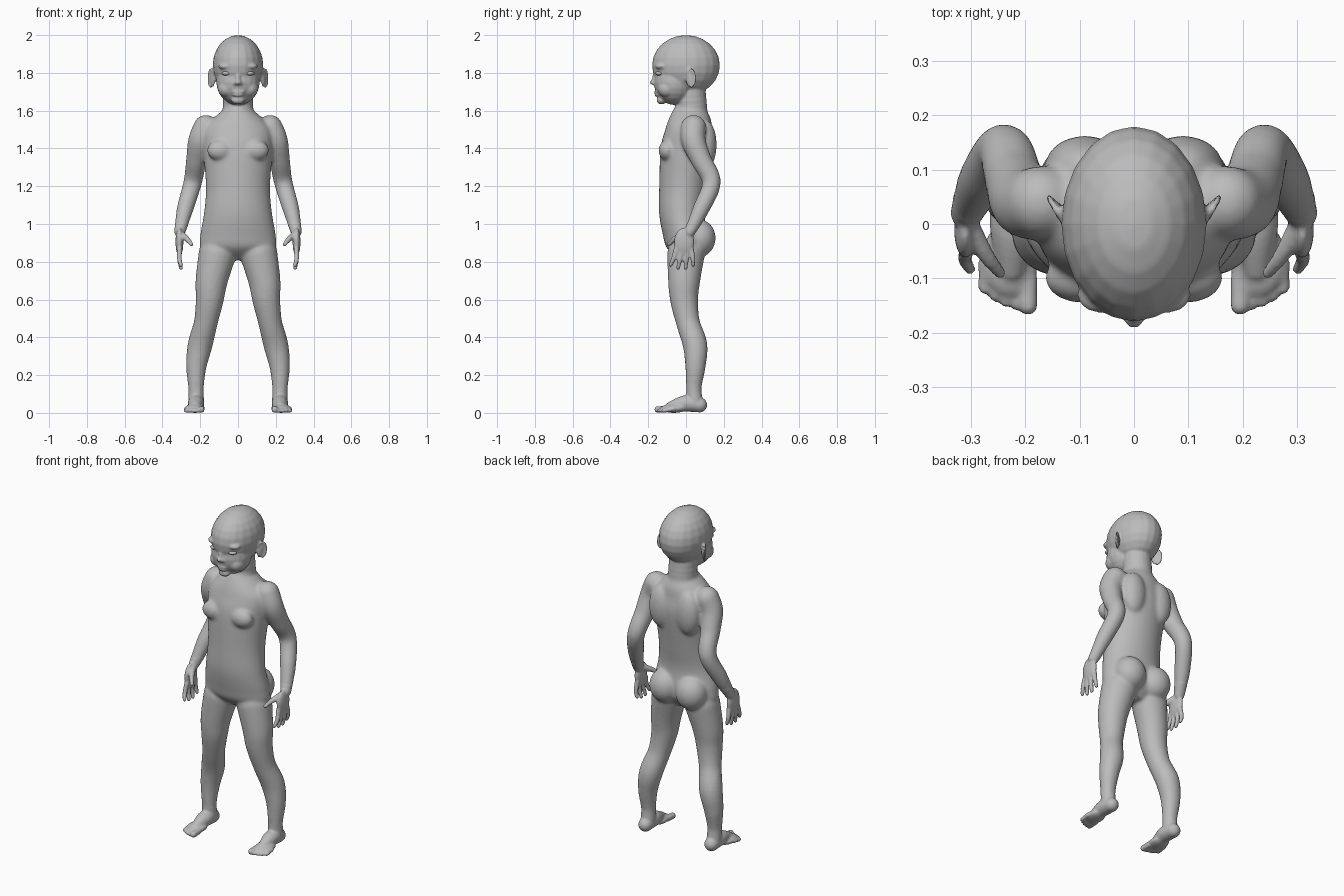
import bpy, bmesh, math
from mathutils import Matrix

default_cube = bpy.data.objects.get("Cube")
if default_cube:
    bpy.data.objects.remove(default_cube, do_unlink=True)

GREY = (.5, .5, .5, 1)
clay = bpy.data.materials.new("plain_grey")
clay.use_nodes = True
clay.diffuse_color = GREY
clay.node_tree.nodes["Principled BSDF"].inputs["Base Color"].default_value = GREY

# One unit sphere, reused for every ball
sphere = bmesh.new()
bmesh.ops.create_uvsphere(sphere, u_segments=20, v_segments=12, radius=1)
sphere.verts.index_update()
BALL_POINTS = [v.co.copy() for v in sphere.verts]
BALL_FACES = [[v.index for v in f.verts] for f in sphere.faces]
sphere.free()


class Shape:
    """Points and faces gathered for one object."""

    def __init__(self):
        self.points, self.faces = [], []

    def add(self, points, faces):
        start = len(self.points)
        self.points.extend(points)
        self.faces.extend([start + i for i in face] for face in faces)

    def make(self, name):
        data = bpy.data.meshes.new(name)
        data.from_pydata(self.points, [], self.faces)
        obj = bpy.data.objects.new(name, data)
        bpy.context.collection.objects.link(obj)
        return obj


def refine(rows, steps):
    """Smooth curve through rows of numbers."""
    out = []
    last = len(rows) - 1
    for i in range(last):
        around = (rows[max(i - 1, 0)], rows[i], rows[i + 1], rows[min(i + 2, last)])
        for k in range(steps):
            t = k / steps
            out.append([q + t * (r - p) / 2 + t * t * (p - 2.5 * q + 2 * r - s / 2)
                        + t ** 3 * (1.5 * (q - r) + (s - p) / 2)
                        for p, q, r, s in zip(*around)])
    return out + [rows[last]]


def ball(shape, centre, radii, side=1, turn=0):
    """Ellipsoid, placed on the right when side is negative."""
    x, y, z = centre
    matrix = (Matrix.Translation((side * x, y, z))
              @ Matrix.Rotation(side * turn, 4, 'Z')
              @ Matrix.Diagonal((*radii, 1)))
    shape.add([matrix @ p for p in BALL_POINTS], BALL_FACES)


def limb(shape, rows, side, steps=7):
    """Round tapering sweep; each row is x, y, z and radius."""
    for x, y, z, radius in refine(rows, steps):
        ball(shape, (x, y, z), (radius, radius, radius), side)


def section(height, half_width, front, back):
    return (height, half_width, front, back)


def build_trunk(shape, sections, sides=32):
    """Skin over elliptical sections, from the top down."""
    points, faces = [], []
    levels = refine(sections, 5)
    for height, half_width, front, back in levels:
        for k in range(sides):
            angle = math.tau * k / sides
            y = (front + back) / 2 + (back - front) / 2 * math.sin(angle)
            points.append((half_width * math.cos(angle), y, height))
    for row in range(len(levels) - 1):
        upper, lower = row * sides, (row + 1) * sides
        for k in range(sides):
            j = (k + 1) % sides
            faces.append((upper + k, lower + k, lower + j, upper + j))
    faces.append(range(sides))
    faces.append(range(len(points) - 1, len(points) - sides - 1, -1))
    shape.add(points, faces)


def build_head(shape):
    # Skull, jaw and neck
    ball(shape, (0, 0, 1.84), (.134, .18, .16))
    ball(shape, (0, -.06, 1.75), (.115, .11, .12))
    limb(shape, [(0, .04, 1.5, .085), (0, .025, 1.7, .08)], 1)
    # Nose bridge, nose tip, lips and chin
    ball(shape, (0, -.165, 1.77), (.013, .015, .03))
    ball(shape, (0, -.174, 1.75), (.018, .018, .014))
    ball(shape, (0, -.154, 1.7), (.035, .014, .011))
    ball(shape, (0, -.152, 1.684), (.03, .015, .01))
    ball(shape, (0, -.13, 1.655), (.035, .026, .022))


def build_face_side(shape, side):
    # Cheek, brow and nostril
    ball(shape, (.06, -.1, 1.715), (.046, .05, .045), side)
    ball(shape, (.06, -.13, 1.835), (.045, .034, .018), side)
    ball(shape, (.016, -.164, 1.743), (.011, .013, .01), side)
    # Ear with a rolled rim
    ball(shape, (.135, .02, 1.77), (.01, .025, .045), side, -.5)
    for k in range(17):
        angle = k / 4 - 1
        sweep = math.sin(angle)
        centre = (.142 + .015 * sweep, .024 + .024 * sweep, 1.772 + .046 * math.cos(angle))
        ball(shape, centre, (.007, .007, .007), side)


def build_trunk_side(shape, side):
    # Chest, shoulder blade and seat
    ball(shape, (.095, -.1, 1.39), (.07, .046, .055), side)
    ball(shape, (.09, .105, 1.42), (.075, .058, .13), side)
    ball(shape, (.088, .07, .925), (.092, .088, .1), side)


def build_arm(shape, side):
    limb(shape, [(.17, .04, 1.51, .068), (.2, .04, 1.44, .065), (.22, .08, 1.34, .056),
                 (.24, .135, 1.22, .05), (.28, .08, 1.08, .045), (.308, .02, .96, .03)], side)
    # Palm and thumb
    ball(shape, (.31, -.01, .905), (.021, .054, .075), side)
    limb(shape, [(.3, -.01, .945, .02), (.27, -.06, .92, .015), (.246, -.09, .892, .011)], side)
    # Four fingers fanning out from the palm
    for i in range(4):
        spread = i - 1.5
        tip = .76 + .015 * abs(spread)
        limb(shape, [(.308, .026 * spread - .012, .87, .0145),
                     (.311, .034 * spread - .014, .82, .0135),
                     (.302, .04 * spread - .022, tip, .011)], side, 5)


def build_leg(shape, side):
    limb(shape, [(.11, 0, .84, .1), (.14, -.01, .7, .086), (.15, -.01, .6, .075),
                 (.17, .01, .48, .064), (.2, .048, .36, .066), (.22, .05, .25, .055),
                 (.222, .042, .14, .042), (.222, .045, .07, .042)], side)
    # Heel, instep and ball of the foot
    limb(shape, [(.222, .072, .042, .04), (.222, 0, .05, .044), (.225, -.08, .032, .028)], side)
    ball(shape, (.228, -.065, .024), (.053, .07, .024), side)
    # Toes, the inner one largest
    for i in range(5):
        radius = .012 if i else .018
        x, tip = .195 + .02 * i, .002 * i * i - .15
        limb(shape, [(x, tip + .05, .02, radius), (x, tip, radius, radius)], side, 6)


def finish(obj):
    obj.data.materials.clear()
    obj.data.materials.append(clay)
    for face in obj.data.polygons:
        face.use_smooth = True


def bake(obj):
    """Apply the modifiers."""
    graph = bpy.context.evaluated_depsgraph_get()
    baked = bpy.data.meshes.new_from_object(obj.evaluated_get(graph))
    obj.modifiers.clear()
    obj.data = baked


# Body parts, gathered for one skin
parts = Shape()
build_trunk(parts, [
    section(height=1.62, half_width=.06, front=-.06, back=.1),
    section(height=1.56, half_width=.13, front=-.09, back=.13),
    section(height=1.5, half_width=.18, front=-.11, back=.14),
    section(height=1.4, half_width=.185, front=-.135, back=.15),
    section(height=1.2, half_width=.17, front=-.142, back=.12),
    section(height=1.06, half_width=.18, front=-.143, back=.1),
    section(height=.94, half_width=.2, front=-.122, back=.11),
    section(height=.87, half_width=.19, front=-.1, back=.1),
    section(height=.81, half_width=.05, front=-.03, back=.05)])
build_head(parts)
for side in (1, -1):
    build_face_side(parts, side)
    build_trunk_side(parts, side)
    build_arm(parts, side)
    build_leg(parts, side)
body = parts.make("body")

# Fuse the parts
fuse = body.modifiers.new("fuse", 'REMESH')
fuse.mode = 'VOXEL'
fuse.voxel_size = .0065
bake(body)

# Blend the joints softly, keeping hands, feet and face crisp
broad = body.vertex_groups.new(name="broad")
broad.add([v.index for v in body.data.vertices
           if .12 < v.co.z < 1.63 and (v.co.z > 1 or abs(v.co.x) < .235)], 1, 'REPLACE')
for name, repeats, group in (("soft", 25, "broad"), ("crisp", 3, "")):
    blend = body.modifiers.new(name, 'SMOOTH')
    blend.iterations = repeats
    blend.vertex_group = group
bake(body)
finish(body)

# Eyes
for side, name in ((1, "left_eye"), (-1, "right_eye")):
    eye = Shape()
    ball(eye, (.062, -.143, 1.797), (.025, .018, .011), side, .3)
    finish(eye.make(name))
